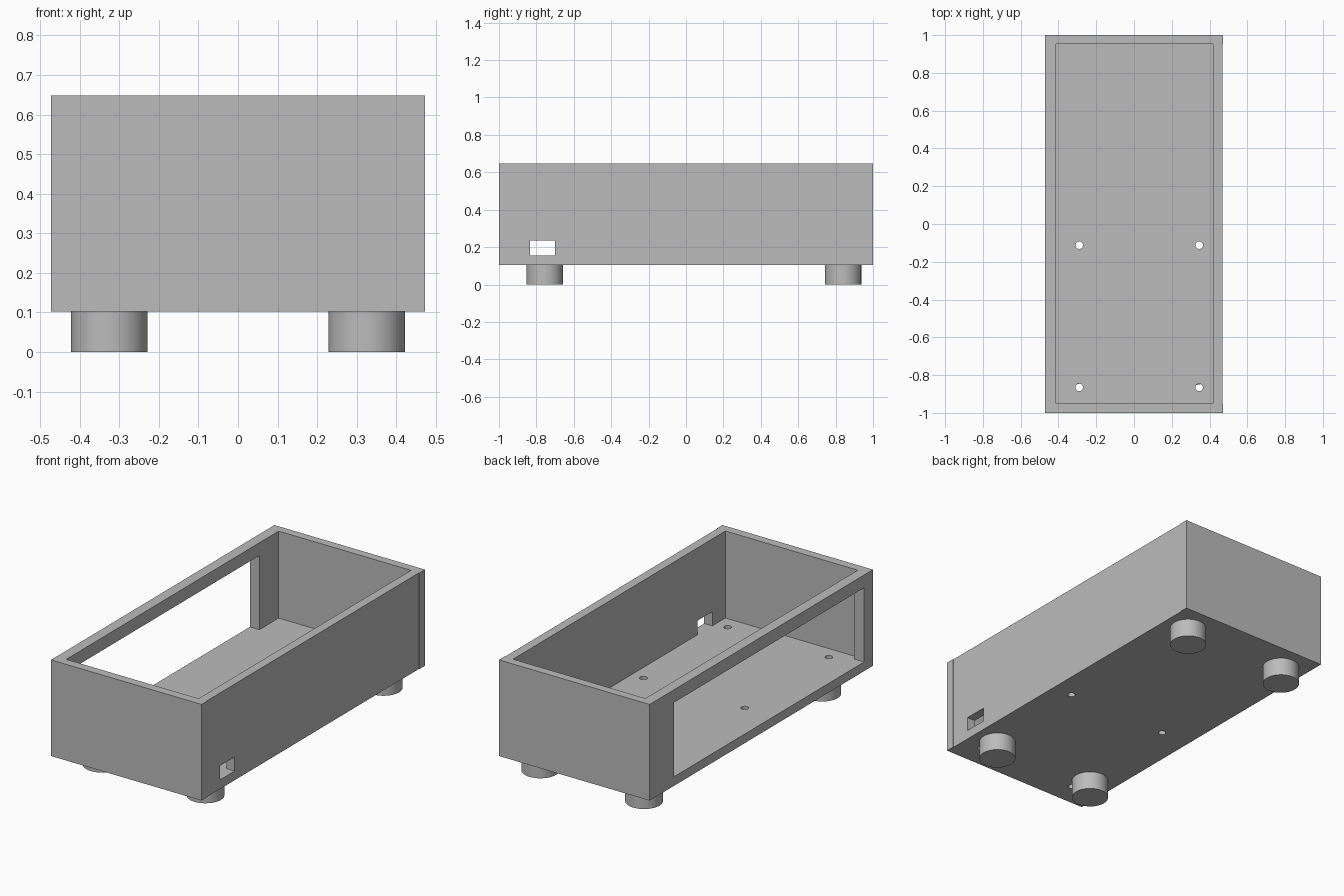
import bpy
import bmesh

cube = bpy.data.objects.get("Cube")
if cube:
    bpy.data.objects.remove(cube, do_unlink=True)

grey = bpy.data.materials.new("plain grey")
grey.use_nodes = True
colour = (0.5, 0.5, 0.5, 1)
grey.diffuse_color = colour
grey.node_tree.nodes["Principled BSDF"].inputs["Base Color"].default_value = colour


def add_object(name, bm):
    mesh = bpy.data.meshes.new(name)
    bm.to_mesh(mesh)
    bm.free()
    mesh.materials.append(grey)
    obj = bpy.data.objects.new(name, mesh)
    bpy.context.collection.objects.link(obj)
    return obj


def box(name, xs, ys, zs):
    bm = bmesh.new()
    bmesh.ops.create_cube(bm, size=1)
    for v in bm.verts:
        v.co = [lo + (c + 0.5) * (hi - lo) for c, (lo, hi) in zip(v.co, (xs, ys, zs))]
    return add_object(name, bm)


def cylinder(name, x, y, z0, z1, radius, sides):
    bm = bmesh.new()
    bmesh.ops.create_cone(bm, cap_ends=True, segments=sides, radius1=radius,
                          radius2=radius, depth=z1 - z0)
    bmesh.ops.translate(bm, verts=bm.verts, vec=(x, y, (z0 + z1) / 2))
    return add_object(name, bm)


def activate(obj):
    bpy.ops.object.select_all(action="DESELECT")
    obj.select_set(True)
    bpy.context.view_layer.objects.active = obj


def cut(target, cutter):
    cutter.hide_render = True
    mod = target.modifiers.new("cut", "BOOLEAN")
    mod.operation = "DIFFERENCE"
    mod.solver = "EXACT"
    mod.object = cutter
    activate(target)
    bpy.ops.object.modifier_apply(modifier=mod.name)
    bpy.data.objects.remove(cutter, do_unlink=True)


W, BASE, TOP = 0.472, 0.103, 0.648
FLOOR = BASE + 0.052

# Open tray with a thin floor and four walls
tray = box("tray", (-W, W), (-1, 1), (BASE, TOP))
cut(tray, box("cavity_cutter", (-0.412, 0.418), (-0.95, 0.952), (FLOOR, 1)))

# Slight recess of the plain side between the end walls
cut(tray, box("side_recess_cutter", (W - 0.003, 1), (-0.95, 0.95), (0, 1)))

# Large window in one side, small port in the other
cut(tray, box("window_cutter", (-0.6, -0.3), (-0.92, 0.78), (FLOOR, 0.575)))
cut(tray, box("port_cutter", (0.3, 0.6), (-0.833, -0.7), (FLOOR, 0.235)))

# Four mounting holes through the floor
for x in (-0.29, 0.345):
    for y in (-0.865, -0.112):
        cut(tray, cylinder("hole_cutter", x, y, 0, 0.3, 0.02, 24))

# Round feet
for end, y in (("front", -0.755), ("back", 0.84)):
    for side, x in (("left", 0.325), ("right", -0.325)):
        foot = cylinder(f"{end}_{side}_foot", x, y, 0, BASE, 0.097, 48)
        activate(foot)
        bpy.ops.object.shade_smooth_by_angle()
